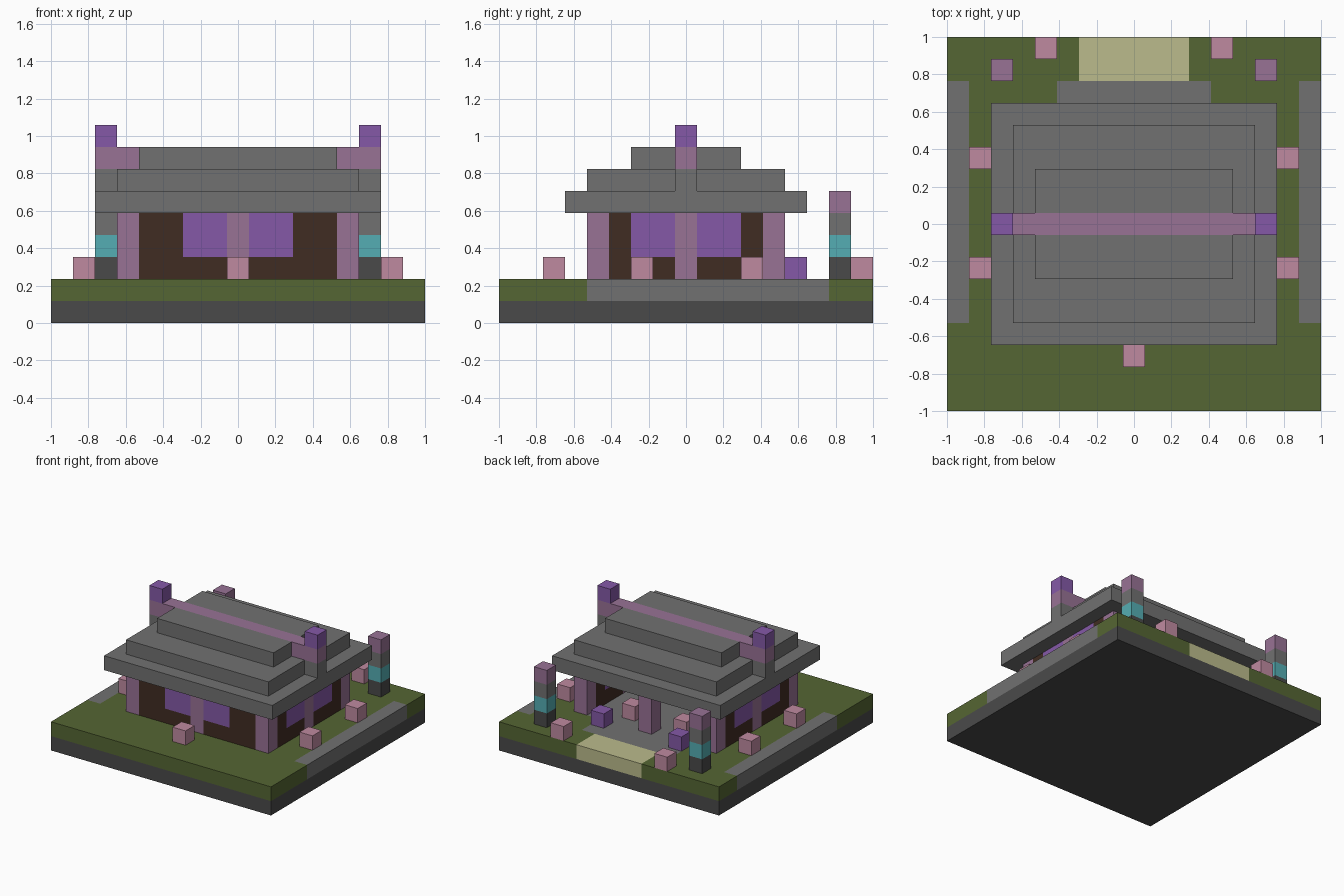
import bpy
import bmesh
from mathutils import Matrix, Vector

if "Cube" in bpy.data.objects:
    bpy.data.objects.remove(bpy.data.objects["Cube"])

N = 17          # blocks along each side of the base
U = 2 / N       # size of one block


def material(name, rgb):
    lin = [((c / 255 + 0.055) / 1.055) ** 2.4 for c in rgb] + [1]
    m = bpy.data.materials.new(name)
    m.use_nodes = True
    m.diffuse_color = lin
    m.node_tree.nodes["Principled BSDF"].inputs["Base Color"].default_value = lin
    return m


dark = material("dark stone", (74, 74, 74))
stone = material("grey stone", (113, 113, 113))
grass = material("grass green", (85, 102, 51))
sand = material("pale sand", (187, 187, 140))
brown = material("dark brown", (64, 44, 34))
purple = material("purple", (133, 89, 167))
mauve = material("mauve", (152, 114, 149))
pink = material("pink", (191, 138, 160))
teal = material("teal", (85, 174, 179))


def part(name, mat, *boxes, mirror=False):
    """Join boxes given as inclusive block ranges (x, y, z) into one object."""
    bm = bmesh.new()
    boxes = list(boxes)
    if mirror:
        boxes += [((N - 1 - x[1], N - 1 - x[0]), y, z) for x, y, z in boxes]
    for box in boxes:
        lo = Vector([r[0] for r in box])
        hi = Vector([r[1] + 1 for r in box])
        centre = (lo + hi) / 2 * U - Vector((1, 1, 0))
        scale = Matrix.Diagonal((*((hi - lo) * U), 1))
        bmesh.ops.create_cube(bm, size=1, matrix=Matrix.Translation(centre) @ scale)
    mesh = bpy.data.meshes.new(name)
    bm.to_mesh(mesh)
    bm.free()
    mesh.materials.append(mat)
    obj = bpy.data.objects.new(name, mesh)
    bpy.context.collection.objects.link(obj)
    return obj


def at(x, y, z):
    return ((x, x), (y, y), (z, z))


# Ground: stone slab, lawn, paths and floor
G = (1, 1)
full = (0, N - 1)
part("base_slab", dark, (full, full, (0, 0)))
part("front_lawn", grass, (full, (0, 3), G), ((1, 15), (4, 4), G))
part("side_lawn", grass, ((1, 3), (5, 14), G), ((4, 4), (13, 14), G),
     ((0, 5), (15, 16), G), mirror=True)
part("side_path", stone, ((0, 0), (4, 14), G), mirror=True)
part("house_floor", stone, ((4, 12), (5, 12), G), ((5, 11), (13, 14), G))
part("entrance_path", sand, ((6, 10), (15, 16), G))

# House: posts, walls and windows, open at the back
H = (2, 4)
part("posts", mauve, *[((x, x), (y, y), H) for x in (3, 8, 13) for y in (4, 8, 12)
                       if (x, y) != (8, 8)])
part("front_wall", brown, ((4, 5), (4, 4), H), ((6, 7), (4, 4), (2, 2)), mirror=True)
part("front_window", purple, ((6, 7), (4, 4), (3, 4)), mirror=True)
part("side_wall", brown, ((3, 3), (5, 5), H), ((3, 3), (11, 11), H),
     ((3, 3), (6, 7), (2, 2)), ((3, 3), (9, 10), (2, 2)), mirror=True)
part("side_window", purple, ((3, 3), (6, 7), (3, 4)), ((3, 3), (9, 10), (3, 4)),
     mirror=True)

# Stepped roof with ridge beam and end finials
part("roof_eave", stone, ((2, 14), (3, 13), (5, 5)))
part("roof_middle", stone, ((3, 13), (4, 12), (6, 6)))
part("roof_top", stone, ((4, 12), (6, 7), (7, 7)), ((4, 12), (9, 10), (7, 7)))
part("ridge_support", stone, at(2, 8, 6), mirror=True)
part("ridge_beam", mauve, ((2, 14), (8, 8), (7, 7)))
part("ridge_finial", purple, at(2, 8, 8), mirror=True)

# Lantern pillars beside the entrance
for z, (label, mat) in enumerate((("foot", dark), ("light", teal),
                                  ("neck", stone), ("cap", mauve)), start=2):
    part("lantern_" + label, mat, at(2, 15, z), mirror=True)

# Flower blocks
part("front_flower", pink, at(8, 2, 2))
part("side_flowers", pink, at(1, 6, 2), at(1, 11, 2), mirror=True)
part("back_flowers", pink, at(4, 16, 2), mirror=True)
part("indoor_flowers", pink, at(6, 11, 2), mirror=True)
part("entrance_flowers", purple, at(5, 13, 2), mirror=True)
